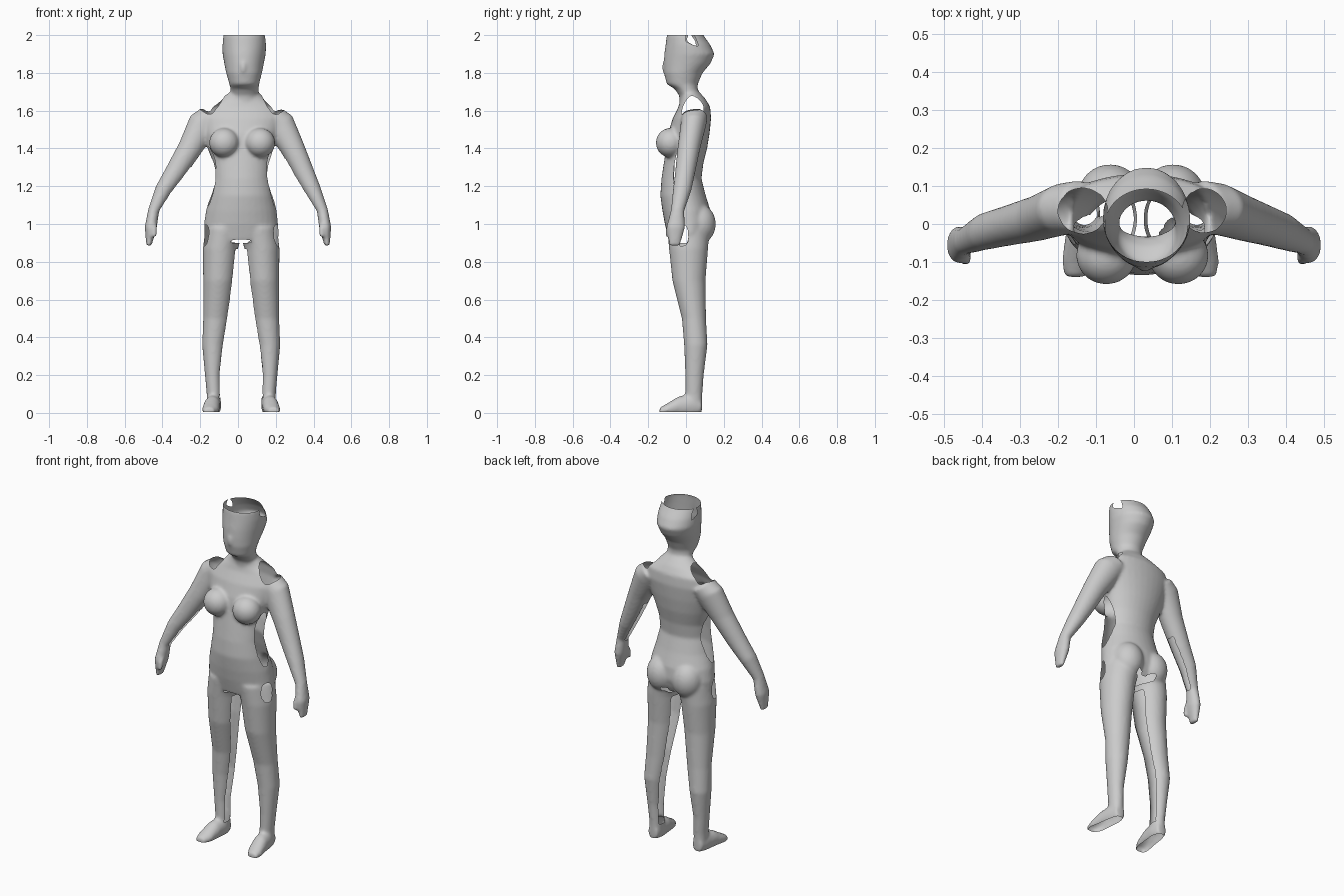
import bpy, bmesh, math
from mathutils import Vector, Matrix

if "Cube" in bpy.data.objects:
    bpy.data.objects.remove(bpy.data.objects["Cube"])

bm = bmesh.new()
N = 32


def loft(rings):
    """Closed tube through rings of (centre, half-axis u, half-axis v)."""
    loops = []
    for c, u, v in rings:
        loops.append([bm.verts.new(c + u * math.cos(2 * math.pi * i / N) + v * math.sin(2 * math.pi * i / N))
                      for i in range(N)])
    faces = []
    for a, b in zip(loops, loops[1:]):
        for i in range(N):
            j = (i + 1) % N
            faces.append(bm.faces.new((a[i], a[j], b[j], b[i])))
    faces += [bm.faces.new(loops[0]), bm.faces.new(loops[-1])]
    bmesh.ops.recalc_face_normals(bm, faces=faces)


def stack(rows):
    """Horizontal rings given as z, x0, x1, y0, y1."""
    loft([(Vector(((a + b) / 2, (c + d) / 2, z)), Vector(((b - a) / 2, 0, 0)), Vector((0, (d - c) / 2, 0)))
          for z, a, b, c, d in rows])


def blob(c, r):
    bmesh.ops.create_uvsphere(bm, u_segments=24, v_segments=16, radius=1,
                              matrix=Matrix.Translation(c) @ Matrix.Diagonal((*r, 1)))


# torso
stack([(.91, -.17, .205, -.09, .10), (.95, -.18, .217, -.10, .12), (1.0, -.18, .212, -.112, .135),
       (1.07, -.17, .205, -.125, .13), (1.15, -.147, .187, -.136, .105), (1.24, -.13, .168, -.13, .082),
       (1.32, -.135, .17, -.118, .092), (1.40, -.16, .187, -.105, .112), (1.48, -.185, .215, -.095, .125),
       (1.56, -.20, .24, -.07, .133), (1.62, -.18, .22, -.04, .128), (1.66, -.10, .15, -.03, .105),
       (1.70, -.04, .105, -.03, .07)])

# head and neck, left open at the crown later
stack([(1.60, -.04, .11, -.03, .10), (1.68, -.037, .107, -.036, .07), (1.715, -.04, .11, -.06, .062),
       (1.74, -.046, .112, -.102, .062), (1.80, -.063, .127, -.117, .088), (1.85, -.073, .137, -.118, .13),
       (1.90, -.082, .147, -.115, .152), (1.95, -.082, .149, -.108, .128), (2.0, -.078, .143, -.102, .092),
       (2.04, -.06, .125, -.08, .07)])
blob((.028, -.112, 1.83), (.016, .016, .035))

# breasts and buttocks
for s in (-1, 1):
    blob((.022 + s * .095, -.083, 1.43), (.08, .077, .078))
    blob((.02 + s * .083, .07, 1.0), (.087, .088, .105))

# legs, feet and arms, one pass per side
LEG = [(.98, -.172, .03, -.10, .125), (.87, -.186, .0, -.09, .117), (.70, -.184, -.02, -.072, .103),
       (.50, -.184, -.05, -.022, .106), (.36, -.19, -.073, -.01, .114), (.20, -.175, -.092, -.004, .094),
       (.10, -.166, -.09, -.004, .087), (.01, -.165, -.092, 0, .085)]
FOOT = [(-.128, .083, .035, .03, .04), (-.13, .03, .04, .042, .06), (-.138, -.04, .035, .044, .052),
        (-.147, -.10, .018, .044, .032), (-.155, -.14, .008, .028, .02)]
ARM = [(-.145, 1.57, .065, .045, .07), (-.185, 1.53, .08, .04, .068), (-.255, 1.40, .064, .015, .06),
       (-.335, 1.27, .054, -.005, .053), (-.395, 1.18, .045, -.02, .049), (-.447, 1.07, .03, -.045, .036),
       (-.462, .98, .032, -.055, .05), (-.472, .885, .014, -.06, .028)]
for s in (-1, 1):
    def mx(x, mid=.034):
        return x if s < 0 else mid - x
    stack([(z, *sorted((mx(a), mx(b))), c, d) for z, a, b, c, d in LEG])
    loft([(Vector((mx(x), y, z)), Vector((rx, 0, 0)), Vector((0, 0, rz))) for x, y, z, rx, rz in FOOT])
    # the +x shoulder sits a little further out
    pts = [Vector((mx(x, .035 * min(1, max(0, (z - 1.18) / .2))), y, z)) for x, z, _, y, _ in ARM]
    rings = []
    for i, p in enumerate(pts):
        d = pts[min(i + 1, len(pts) - 1)] - pts[max(i - 1, 0)]
        side = Vector((d.z, 0, -d.x)).normalized()
        rings.append((p, side * ARM[i][2], Vector((0, ARM[i][4], 0))))
    loft(rings)
    # thumb
    t = mx(-.452, 0)
    loft([(Vector((t, -.06, 1.03)), Vector((.017, 0, 0)), Vector((0, .02, 0))),
          (Vector((t * .98, -.09, .98)), Vector((.015, 0, 0)), Vector((0, .015, 0))),
          (Vector((t * .98, -.1, .93)), Vector((.011, 0, 0)), Vector((0, .011, 0)))])

# fuse all parts into one smooth skin
raw = bpy.data.meshes.new("body_parts")
bm.to_mesh(raw)
bm.free()
tmp = bpy.data.objects.new("body_parts", raw)
bpy.context.collection.objects.link(tmp)
rm = tmp.modifiers.new("fuse", 'REMESH')
rm.mode = 'VOXEL'
rm.voxel_size = .008
sm = tmp.modifiers.new("soften", 'SMOOTH')
sm.factor = .5
sm.iterations = 10
skin = bpy.data.meshes.new_from_object(tmp.evaluated_get(bpy.context.evaluated_depsgraph_get()))
bpy.data.objects.remove(tmp)


def inside(a, a0, ra, b, b0, rb):
    return ((a - a0) / ra) ** 2 + ((b - b0) / rb) ** 2 < 1


def is_gap(c, n):
    """Regions the scan left open."""
    x, y, z = c
    s = 1 if x > .017 else -1
    out = n.x * s
    # shoulder tops
    if z > 1.57 and n.z > .1 and (inside(x, -.135, .065, y, .035, .06) or inside(x, .185, .058, y, .035, .058)):
        return True
    # flanks and hips
    if abs(x - .02) < .23 and out > .6 and (inside(y, -.02, .045, z, 1.25, .16) or inside(y, -.02, .035, z, .94, .06)):
        return True
    # inner legs and crotch
    if .08 < z < .87 and abs(x) < .25 and out < -.87:
        return True
    if .8 < z < .96 and abs(x - .017) < .06 and n.z < -.5:
        return True
    # undersides of the arms
    return 1.03 < z < 1.38 and abs(x) > .25 and n.dot(Vector((-.75 * s, 0, -.66))) > .9


bm = bmesh.new()
bm.from_mesh(skin)
bm.normal_update()
gaps = [f for f in bm.faces if is_gap(f.calc_center_median(), f.normal)]
bmesh.ops.delete(bm, geom=gaps, context='FACES')
# open crown and soles
for z, up in ((2.0, 1), (.004, -1)):
    bmesh.ops.bisect_plane(bm, geom=bm.verts[:] + bm.edges[:] + bm.faces[:], plane_co=(0, 0, z),
                           plane_no=(0, 0, up), clear_outer=True)
# tidy the ragged rims
rim = [v for v in bm.verts if v.is_boundary and .01 < v.co.z < 1.99]
for _ in range(4):
    new = {}
    for v in rim:
        nb = [e.other_vert(v).co for e in v.link_edges if e.is_boundary]
        if len(nb) == 2:
            new[v] = v.co * .5 + (nb[0] + nb[1]) * .25
    for v, co in new.items():
        v.co = co
for f in bm.faces:
    f.smooth = True
bm.to_mesh(skin)
bm.free()
skin.name = "body"
body = bpy.data.objects.new("body", skin)
bpy.context.collection.objects.link(body)
